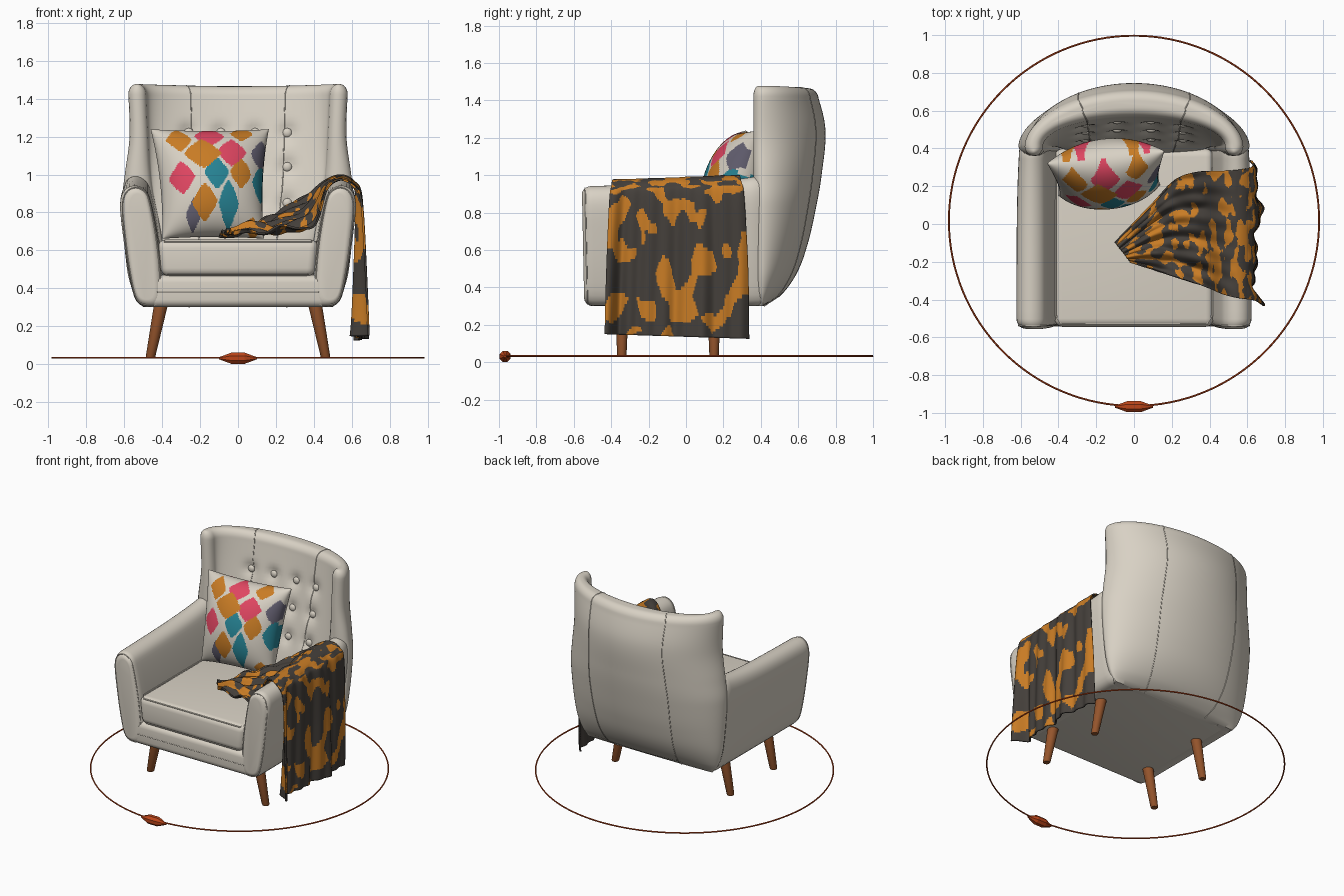
import bpy, bmesh, math
from mathutils import Vector, Matrix, noise

if "Cube" in bpy.data.objects:
    bpy.data.objects.remove(bpy.data.objects["Cube"])


def mat(name, c):
    m = bpy.data.materials.new(name)
    m.diffuse_color = (*c, 1)
    m.use_nodes = True
    m.node_tree.nodes["Principled BSDF"].inputs["Base Color"].default_value = m.diffuse_color
    return m


CREAM = mat("cream fabric", (.69, .64, .555))
WOOD = mat("brown wood", (.30, .09, .025))
MUSTARD = mat("mustard", (.58, .20, .018))
DARK = mat("dark grey wool", (.058, .05, .043))
CORAL = mat("coral", (.74, .06, .12))
TEAL = mat("teal", (.02, .23, .30))
SLATE = mat("slate", (.13, .12, .17))
RUST = mat("rust", (.50, .06, .01))


def finish(name, bm, mats, angle=50):
    bmesh.ops.recalc_face_normals(bm, faces=bm.faces)
    me = bpy.data.meshes.new(name)
    bm.to_mesh(me)
    bm.free()
    for m in mats:
        me.materials.append(m)
    ob = bpy.data.objects.new(name, me)
    bpy.context.collection.objects.link(ob)
    bpy.ops.object.select_all(action='DESELECT')
    bpy.context.view_layer.objects.active = ob
    ob.select_set(True)
    bpy.ops.object.shade_smooth_by_angle(angle=math.radians(angle))
    return ob


def loft(name, rings, m, angle=50):
    bm = bmesh.new()
    vs = [[bm.verts.new(p) for p in r] for r in rings]
    n = len(vs[0])
    for a, b in zip(vs, vs[1:]):
        for i in range(n):
            bm.faces.new((a[i], a[(i + 1) % n], b[(i + 1) % n], b[i]))
    bm.faces.new(vs[0])
    bm.faces.new(vs[-1])
    return finish(name, bm, [m], angle)


def spline(pts, steps, closed=False):
    """Catmull-Rom curve through the points"""
    pts = [Vector(p) for p in pts]
    n, out = len(pts), []
    get = (lambda i: pts[i % n]) if closed else (lambda i: pts[max(0, min(n - 1, i))])
    for i in range(n if closed else n - 1):
        a, b, c, d = get(i - 1), get(i), get(i + 1), get(i + 2)
        for k in range(steps):
            t = k / steps
            out.append(.5 * (2 * b + (c - a) * t + (2 * a - 5 * b + 4 * c - d) * t * t
                             + (3 * b - a - 3 * c + d) * t ** 3))
    return out if closed else out + [pts[-1]]


def tube(name, pts, r, m, closed=False):
    cu = bpy.data.curves.new(name, 'CURVE')
    cu.dimensions, cu.bevel_depth, cu.bevel_resolution = '3D', r, 1
    sp = cu.splines.new('POLY')
    sp.points.add(len(pts) - 1)
    for q, p in zip(sp.points, pts):
        q.co = (*p, 1)
    sp.use_cyclic_u = closed
    tmp = bpy.data.objects.new("tmp", cu)
    me = bpy.data.meshes.new_from_object(tmp)
    bpy.data.objects.remove(tmp)
    bm = bmesh.new()
    bm.from_mesh(me)
    bpy.data.meshes.remove(me)
    return finish(name, bm, [m])


def soft_box(name, lo, hi, r, m, taper=1.0):
    bm = bmesh.new()
    bmesh.ops.create_cube(bm, size=1)
    for v in bm.verts:
        k = taper if v.co.z < 0 else 1
        v.co = Vector([(l + h) / 2 + c * (h - l) for c, l, h in zip(v.co, lo, hi)])
        v.co.x *= k
    bmesh.ops.bevel(bm, geom=bm.edges[:], offset=r, segments=5, profile=.5, affect='EDGES')
    return finish(name, bm, [m], 60)


def interp(tab, z):
    """Smooth (cubic) look-up in a table of (z, value)"""
    z = max(tab[0][0], min(tab[-1][0], z))
    slope = lambda i, j: (tab[j][1] - tab[i][1]) / (tab[j][0] - tab[i][0])
    n = len(tab) - 1
    i = next(k for k in range(n) if z <= tab[k + 1][0])
    h, t = tab[i + 1][0] - tab[i][0], (z - tab[i][0]) / (tab[i + 1][0] - tab[i][0])
    m0, m1 = h * slope(max(0, i - 1), i + 1), h * slope(i, min(n, i + 2))
    p, q = tab[i][1], tab[i + 1][1]
    return (2 * t ** 3 - 3 * t * t + 1) * p + (t ** 3 - 2 * t * t + t) * m0 + (3 * t * t - 2 * t ** 3) * q + (t ** 3 - t * t) * m1


# backrest shell: one closed plan section per height, dimpled at the buttons
OUT_Y = [(.30, .42), (.36, .51), (.48, .595), (.63, .65), (.8, .69), (1.0, .725), (1.25, .745), (1.48, .69)]
OUT_X = [(.30, .50), (.36, .545), (.5, .585), (.85, .612), (1.0, .597), (1.2, .572), (1.48, .582)]
IN_Y = [(.30, .34), (.62, .37), (.85, .43), (1.22, .525), (1.48, .58)]
IN_X = [(.30, .38), (.65, .40), (.95, .455), (1.25, .475), (1.48, .485)]
BUTTONS = [(x, z) for z in (1.22, 1.04, .85) for x in (-.26, -.09, .09, .26)]
YE, N = .41, 64


def inner_y(x, z):
    xi, yi = interp(IN_X, z), interp(IN_Y, z)
    s = math.sqrt(max(0, 1 - (x / xi) ** 2))
    return YE + (yi - YE) * s + sum(.028 * math.exp(-((x - bx) ** 2 + (z - bz) ** 2) / .0018) for bx, bz in BUTTONS)


def back_ring(z, d=0, zs=None):
    zs = z if zs is None else zs
    xo, yo = interp(OUT_X, zs) - d, interp(OUT_Y, zs) - d
    xi = interp(IN_X, zs) + d * .9
    ring = []
    for i in range(N + 1):
        a = math.pi * i / N
        ring.append((xo * math.cos(a), YE + (yo - YE) * math.sin(a) ** 1.1))
    tip = [((xo + xi) / 2 - (xo - xi) / 2 * math.cos(math.pi * j / 8), YE - (.05 - d * .6) * math.sin(math.pi * j / 8))
           for j in range(1, 8)]
    ring += [(-x, y) for x, y in tip[::-1]]
    k = xi / interp(IN_X, zs)
    for i in range(N + 1):
        x = -xi * math.cos(math.pi * i / N)
        ring.append((x, inner_y(x / k, zs) + d * math.sin(math.pi * i / N)))
    ring += tip
    lift = .015 * max(0, (z - 1.1) / .37)
    return [(x, y, z + lift * (x / .58) ** 2) for x, y in ring]


rings = [back_ring(.30 + 1.11 * i / 44) for i in range(45)]
for i in range(1, 9):
    a = math.pi / 2 * i / 8
    rings.append(back_ring(1.41 + .055 * math.sin(a), .047 * (1 - math.cos(a)), 1.41 + .03 * i / 8))
loft("backrest", rings, CREAM)

# backrest seams running over the top
for side, io in (("right", 21), ("left", N - 21)):
    ii = N + 8 + (N - io)
    tube(side + "_back_seam", [r[ii] for r in rings[14:]] + [r[io] for r in rings[::-1]], .003, CREAM)

# tufting buttons
for i, (x, z) in enumerate(BUTTONS):
    bm = bmesh.new()
    bmesh.ops.create_uvsphere(bm, u_segments=14, v_segments=8, radius=.025,
                              matrix=Matrix.Translation((x, inner_y(x, z) - .008, z)) @ Matrix.Diagonal((1, .6, 1, 1)))
    finish("back_button_%d" % (i + 1), bm, [CREAM])

# arms: section swept front to back, rising into the backrest
ARM = [(.46, .30), (.535, .33), (.575, .47), (.607, .68), (.622, .84), (.60, .915), (.545, .942), (.485, .915),
       (.455, .84), (.42, .66), (.40, .48), (.40, .33)]
prof = spline([(x, 0, z) for x, z in ARM], 4, True)
mid = Vector((.51, 0, .62))


def arm_ring(sx, y, k):
    out = []
    for p in prof:
        d = p - mid
        q = mid + Vector((d.x * (1 - k / .10), 0, d.z * (1 - k / .32)))
        f = max(0, (y + .5) / .9)
        z = q.z + (.02 * f + .035 * f ** 4) * (q.z - .3) / .64
        x = q.x - .012 * f ** 4 * max(0, (q.x - .5) / .1)
        out.append((sx * x, y - .02 * (q.z - .6) * (1 - f), z))
    return out


for side, sx in (("left", -1), ("right", 1)):
    st = [(-.550 + .055 * (1 - math.cos(a)), .042 * (1 - math.sin(a))) for a in [math.pi / 2 * i / 7 for i in range(8)]]
    st += [(-.495 + .885 * i / 20, 0) for i in range(1, 21)] + [(.41, .012), (.42, .03)]
    loft(side + "_arm", [arm_ring(sx, y, k) for y, k in st], CREAM)
    tube(side + "_arm_seam", arm_ring(sx, -.533, .011), .004, CREAM, True)

# base and seat cushion
soft_box("seat_base", (-.50, -.54, .30), (.50, .42, .47), .04, CREAM, .95)
soft_box("seat_cushion", (-.425, -.545, .462), (.425, .40, .657), .045, CREAM, .955)
for nm, z, w in (("upper", .645, .405), ("lower", .475, .385)):
    tube(nm + "_cushion_piping", [(-w - .012, .3, z), (-w - .012, -.48, z), (-w + .02, -.53, z), (w - .02, -.53, z),
                                  (w + .012, -.48, z), (w + .012, .3, z)], .006, CREAM)
tube("base_seam", [(-.44, -.54, .38), (.44, -.54, .38)], .003, CREAM)

# tapered splayed legs
for fb, y in (("front", -.343), ("back", .15)):
    for side, sx in (("left", -1), ("right", 1)):
        legs = [[(sx * x + r * math.cos(a), y + r * math.sin(a), z) for a in [math.tau * i / 20 for i in range(20)]]
                for z, x, r in ((.03, .463, .022), (.036, .462, .025), (.32, .405, .037))]
        loft("%s_%s_leg" % (fb, side), legs, WOOD)

# scatter pillow with coloured lozenges: centre u, v, half width, half height (hundredths), colour
SHAPES = [(-20, 43, 34, 30, 1), (-59, 73, 22, 25, 1), (-5, 80, 26, 22, 2), (52, 87, 20, 17, 1), (34, 45, 28, 28, 2),
          (90, 46, 19, 27, 4), (-62, -2, 24, 31, 2), (4, 4, 24, 31, 3), (52, 5, 21, 29, 1), (-20, -49, 25, 33, 1),
          (27, -52, 20, 44, 3), (-42, -70, 15, 28, 4), (93, -8, 17, 34, 3), (77, -87, 18, 16, 1)]
BACK_SHAPES = [(-66, 45, 17, 75, 1), (-42, 45, 19, 70, 2), (48, 50, 18, 75, 1), (70, 60, 17, 50, 2)] + SHAPES[6:]


def lozenge(u, v, shapes):
    for cx, cy, w, h, c in shapes:
        if abs((100 * u - cx) / w) ** 1.2 + abs((100 * v - cy) / h) ** 1.2 < 1:
            return c
    return 0


bm = bmesh.new()
M = 96
place = Matrix.Translation((-.14, .265, .95)) @ Matrix.Rotation(math.radians(6), 4, 'Z') @ Matrix.Rotation(math.radians(-17), 4, 'X')
for s in (-1, 1):
    grid = []
    for j in range(M + 1):
        v = math.sin(math.pi / 2 * (2 * j / M - 1))
        row = []
        for i in range(M + 1):
            u = 2 * i / M - 1
            t = .175 * (max(0, (1 - u * u) * (1 - v * v))) ** .5
            x = u * (.292 + .022 * v) * (1 - .07 * (1 - v * v))
            row.append((bm.verts.new(place @ Vector((x, s * t, .302 * v * (1 - .05 * (1 - u * u))))), u, v))
        grid.append(row)
    for j in range(M):
        for i in range(M):
            q = (grid[j][i], grid[j][i + 1], grid[j + 1][i + 1], grid[j + 1][i])
            f = bm.faces.new([w[0] for w in q])
            f.material_index = lozenge(sum(w[1] for w in q) / 4, sum(w[2] for w in q) / 4, SHAPES if s < 0 else BACK_SHAPES)
bmesh.ops.remove_doubles(bm, verts=bm.verts, dist=.00005)
finish("pillow", bm, [CREAM, MUSTARD, CORAL, TEAL, SLATE], 80)

# throw blanket over the right arm: front and back edge paths with folds between
FRONT = spline([(.675, -.435, .15), (.66, -.425, .5), (.64, -.41, .85), (.605, -.40, .935), (.54, -.39, .965), (.47, -.37, .91),
                (.40, -.34, .71), (.25, -.29, .68), (.1, -.24, .675), (-.02, -.2, .672)], 21)
BACK = spline([(.645, .335, .125), (.645, .33, .5), (.64, .31, .88), (.605, .295, .965), (.53, .285, .99), (.44, .28, .94),
               (.34, .275, .86), (.22, .235, .79), (.1, .11, .73), (-.1, -.1, .672)], 21)
W = 130
bm = bmesh.new()
grid = []
for i, (a, b) in enumerate(zip(FRONT, BACK)):
    s = i / (len(FRONT) - 1)
    row = []
    for j in range(W + 1):
        t = j / W
        p = a.lerp(b, t)
        fold = math.sin(22 * t + 2.5 * s) + .6 * math.sin(47 * t - 5 * s + 1)
        if s < .35:
            drop = 1 - s / .35
            p.x += (.003 + .011 * drop) * (fold + .6) + .004
            p.x -= .09 * drop ** 1.5 * math.exp(-((t - .10) / .06) ** 2) + .02 * drop * (1 - math.cos(9 * t))
        else:
            k = min(1, max(0, (s - .42) / .25))
            p.z += .005 + .018 * k * (1.2 + fold) * (1 - .4 * s)
            p.z += .04 * k * noise.noise(Vector((p.x * 9, p.y * 9, 3)))
            p.z = max(p.z, .668)
        row.append(bm.verts.new(p))
    grid.append(row)
for i in range(len(grid) - 1):
    for j in range(W):
        f = bm.faces.new((grid[i][j], grid[i][j + 1], grid[i + 1][j + 1], grid[i + 1][j]))
        q = Vector((i * .0102 * 11, j / W * .75 * 12, 1.7))
        f.material_index = int(noise.noise(q) + .3 * noise.noise(q * 2.1) > .09)
ob = finish("throw_blanket", bm, [DARK, MUSTARD], 80)
sol = ob.modifiers.new("thickness", 'SOLIDIFY')
sol.thickness, sol.offset = .01, 0

# floor ring and its marker
tube("floor_ring", [(.98 * math.cos(a), .017 + .98 * math.sin(a), .033) for a in
                    [math.tau * i / 128 for i in range(128)]], .005, RUST, True)
loft("ring_marker", [[(x, -.967 + r * math.cos(a), .031 + r * math.sin(a)) for a in [math.tau * (i + .5) / 8 for i in range(8)]]
                     for x, r in ((-.10, .006), (-.035, .032), (.035, .032), (.10, .006))], RUST, 20)
